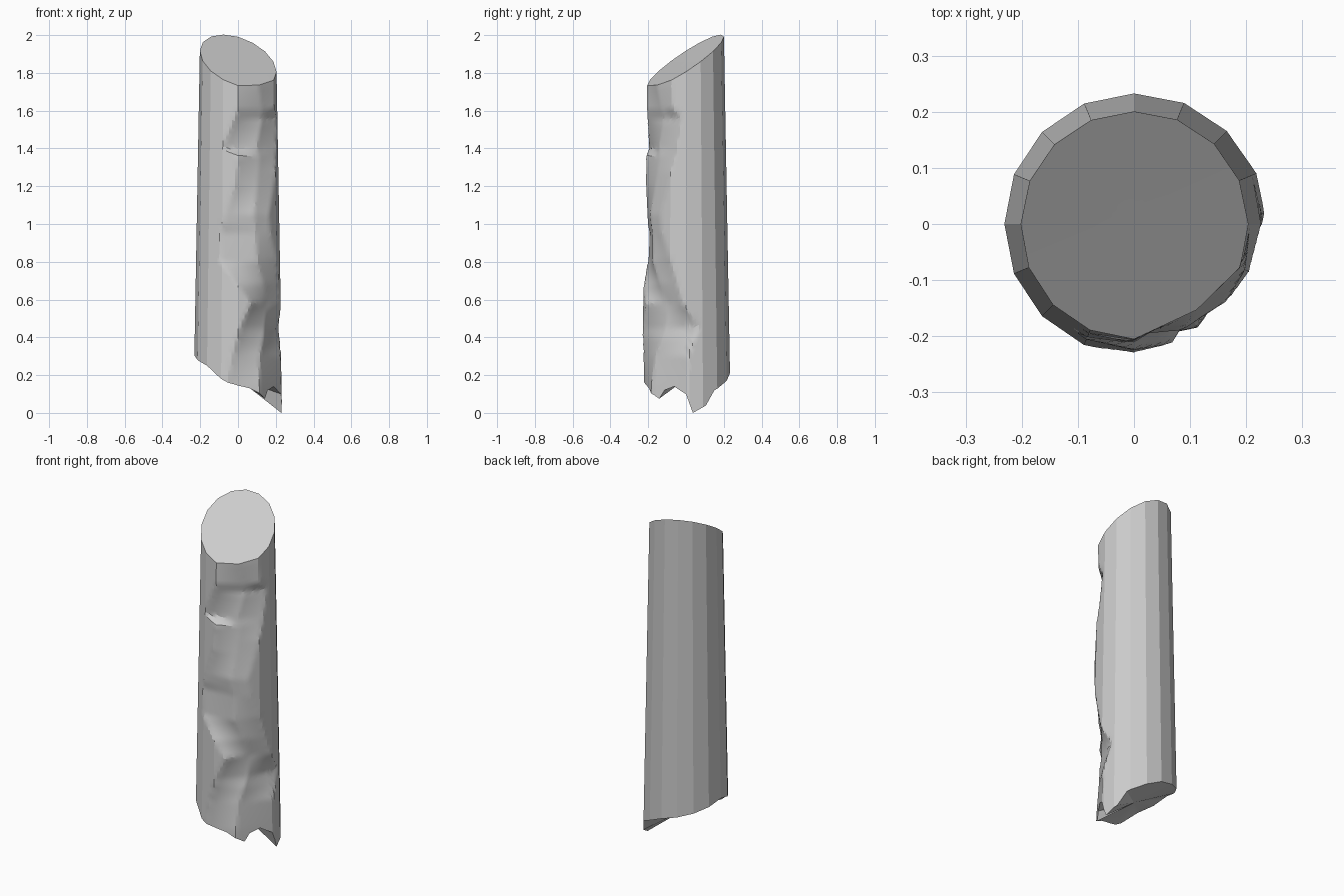
import bpy, bmesh
from math import sin, cos, radians, pi

if "Cube" in bpy.data.objects:
    bpy.data.objects.remove(bpy.data.objects["Cube"])

COLS, ROWS = 80, 90

# Carved hollow: height, left edge, ridge angle, ridge radius factor, right edge
# (angles in degrees, measured from the front towards the right)
HOLLOW = [
    (0.00, -15, 32, 0.95, 92),
    (0.15, -15, 32, 0.94, 92),
    (0.30, -8, 35, 0.88, 92),
    (0.45, 3, 52, 0.79, 108),
    (0.58, 18, 58, 0.80, 86),
    (0.80, -25, 30, 0.93, 69),
    (0.95, -27, 28, 0.93, 53),
    (1.05, -18, 24, 0.96, 50),
    (1.20, -5, 32, 0.91, 62),
    (1.36, 0, 40, 0.86, 74),
    (1.40, -24, 34, 0.84, 76),
    (1.56, -5, 48, 0.82, 84),
    (1.61, 0, 44, 0.87, 70),
    (1.73, 0, 36, 0.94, 68),
]

# Broken lower rim: angle from +x, height
RIM = [(0, .1), (9, 0), (27, .04), (40.5, .12), (67.5, .17), (90, .21),
       (180, .305), (198, .285), (225, .25), (247.5, .18), (256.5, .16), (270, .145),
       (288, .13), (306, .095), (315, .075), (324, .12), (342, .14), (360, .1)]


def lookup(table, key):
    """Linear interpolation of table rows by their first value."""
    if key <= table[0][0]:
        return table[0][1:]
    for a, b in zip(table, table[1:]):
        if key <= b[0]:
            t = (key - a[0]) / (b[0] - a[0])
            return [p + (q - p) * t for p, q in zip(a[1:], b[1:])]
    return table[-1][1:]


def bark_radius(deg, z):
    """Sixteen-sided tapering trunk."""
    r = 0.2365 - 0.018 * z
    return r * cos(pi / 16) / cos(radians(deg % 22.5 - 11.25))


def chord(th, a, ra, b, rb):
    """Radius of a straight line between two polar points."""
    th, a, b = radians(th), radians(a), radians(b)
    return ra * rb * sin(b - a) / (ra * sin(th - a) + rb * sin(b - th))


def radius(deg, z):
    r = bark_radius(deg, z)
    phi = (deg + 90 + 180) % 360 - 180
    left, mid, k, right = lookup(HOLLOW, z)
    if left < phi < right:
        rl, rr = bark_radius(left - 90, z), bark_radius(right - 90, z)
        rm = bark_radius(mid - 90, z) * k
        cut = chord(phi, left, rl, mid, rm) if phi < mid else chord(phi, mid, rm, right, rr)
        r = min(r, cut)
    return r


def top_height(x, y):
    return 1.862 + 0.635 * y - 0.275 * x


bm = bmesh.new()
grid = []
for i in range(COLS):
    deg = i * 360 / COLS
    c, s = cos(radians(deg)), sin(radians(deg))
    low = lookup(RIM, deg)[0]
    rt = radius(deg, 1.85)
    high = top_height(rt * c, rt * s)
    column = []
    for j in range(ROWS + 1):
        z = low + (high - low) * j / ROWS
        r = radius(deg, z)
        column.append(bm.verts.new((r * c, r * s, z)))
    grid.append(column)

# Trunk wall, slanted top and broken underside
top = bm.verts.new((0, 0, top_height(0, 0)))
base = bm.verts.new((0, 0, 0.18))
for i in range(COLS):
    a, b = grid[i], grid[(i + 1) % COLS]
    for j in range(ROWS):
        bm.faces.new((a[j], b[j], b[j + 1], a[j + 1]))
    bm.faces.new((a[-1], b[-1], top))
    bm.faces.new((b[0], a[0], base))

mesh = bpy.data.meshes.new("broken_log")
bm.to_mesh(mesh)
bm.free()
log = bpy.data.objects.new("broken_log", mesh)
bpy.context.collection.objects.link(log)
bpy.context.view_layer.objects.active = log
log.select_set(True)
bpy.ops.object.shade_smooth_by_angle(angle=radians(18))
